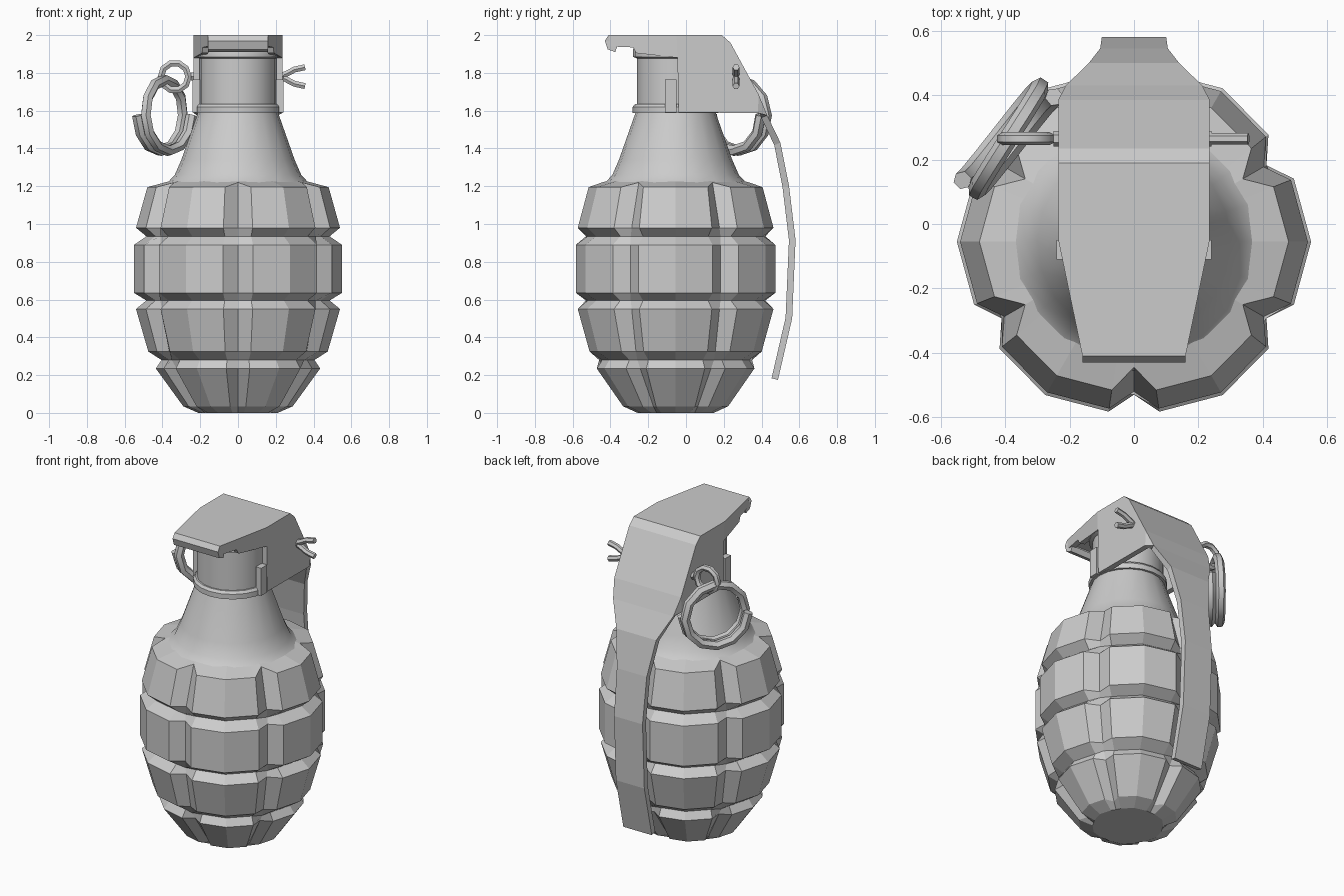
import bpy, bmesh, math
from mathutils import Vector

if "Cube" in bpy.data.objects:
    bpy.data.objects.remove(bpy.data.objects["Cube"])

CY = -0.055  # body axis position in y


def finish(name, bm, fix=True):
    if fix:
        bmesh.ops.recalc_face_normals(bm, faces=bm.faces)
    me = bpy.data.meshes.new(name)
    bm.to_mesh(me)
    bm.free()
    ob = bpy.data.objects.new(name, me)
    bpy.context.collection.objects.link(ob)
    return ob


def loft(name, rings):
    """Skin closed rings of equal length and cap both ends."""
    bm = bmesh.new()
    vs = [[bm.verts.new(p) for p in r] for r in rings]
    n = len(vs[0])
    for a, b in zip(vs, vs[1:]):
        for i in range(n):
            j = (i + 1) % n
            bm.faces.new((a[i], a[j], b[j], b[i]))
    bm.faces.new(vs[0][::-1])
    bm.faces.new(vs[-1])
    return finish(name, bm)


def smooth(ob, angle=35):
    bpy.ops.object.select_all(action='DESELECT')
    ob.select_set(True)
    bpy.context.view_layer.objects.active = ob
    bpy.ops.object.shade_smooth_by_angle(angle=math.radians(angle))


def polar(r, a, z):
    return (r * math.cos(a), CY + r * math.sin(a), z)


def lathe(name, profile, n=20):
    return smooth(loft(name, [[polar(r, math.tau * i / n, z) for i in range(n)]
                              for r, z in profile]))


def tube(name, paths, radius, cyclic=False):
    cu = bpy.data.curves.new(name, 'CURVE')
    cu.dimensions = '3D'
    cu.bevel_depth = radius
    cu.bevel_resolution = 1
    cu.use_fill_caps = True
    for path in paths:
        sp = cu.splines.new('POLY')
        sp.points.add(len(path) - 1)
        for p, co in zip(sp.points, path):
            p.co = (*co, 1)
        sp.use_cyclic_u = cyclic
    ob = bpy.data.objects.new(name, cu)
    bpy.context.collection.objects.link(ob)
    bpy.ops.object.select_all(action='DESELECT')
    ob.select_set(True)
    bpy.context.view_layer.objects.active = ob
    bpy.ops.object.convert(target='MESH')
    smooth(bpy.context.object, 50)


# Segmented body: (z, pad radius, groove radius); equal radii make a horizontal groove
levels = [(0.0, 0.21, 0.20), (0.035, 0.29, 0.235), (0.235, 0.435, 0.375),
          (0.28, 0.405, 0.405), (0.325, 0.475, 0.42), (0.55, 0.54, 0.465),
          (0.595, 0.485, 0.475), (0.635, 0.55, 0.475), (0.89, 0.55, 0.475),
          (0.935, 0.485, 0.475), (0.98, 0.54, 0.465), (1.195, 0.48, 0.39),
          (1.23, 0.35, 0.35)]
rings = []
for z, outer, inner in levels:
    ring = []
    for k in range(6):
        mid = k * math.pi / 3
        for deg, r in ((-30, inner), (-21.5, outer * 0.97), (0, outer), (21.5, outer * 0.97)):
            dz = 0.025 if z == 1.195 and deg == -30 else 0
            ring.append(polar(r, mid + math.radians(deg), z + dz))
    rings.append(ring)
loft("body", rings)

# Shoulder cone and threaded neck
lathe("shoulder", [(0.40, 1.20), (0.37, 1.222), (0.335, 1.26), (0.30, 1.34), (0.212, 1.59)])
lathe("neck", [(0.205, 1.55), (0.205, 1.90)])
lathe("collar", [(0.205, 1.588), (0.227, 1.588), (0.227, 1.62), (0.215, 1.635), (0.20, 1.635)])
lathe("neck_cap", [(0.20, 1.875), (0.225, 1.885), (0.225, 1.925), (0.20, 1.965)])

# Lever: centre strip stations (y, z, half width) with folded side skirts
strip = [(-0.375, 1.91, .16), (-0.415, 1.925, .16), (-0.43, 1.97, .16), (-0.41, 2.0, .16),
         (-0.05, 2.0, .235), (0.19, 2.0, .235), (0.235, 1.96, .235), (0.385, 1.685, .235),
         (0.43, 1.575, .212), (0.50, 1.43, .14), (0.545, 1.205, .105), (0.58, 0.915, .10),
         (0.562, 0.50, .10), (0.487, 0.175, .10)]
bm = bmesh.new()
sides = {s: [bm.verts.new((s * w, y, z)) for y, z, w in strip] for s in (-1, 1)}
L, R = sides[-1], sides[1]
top = [bm.faces.new((L[i], R[i], R[i + 1], L[i + 1])) for i in range(len(strip) - 1)]
for s, e in sides.items():
    f1, f2, f3, m, b1, b2 = [bm.verts.new((s * x, y, z)) for x, y, z in (
        (.16, -0.40, 1.94), (.187, -0.28, 1.935), (.19, -0.265, 1.905),
        (.235, -0.045, 1.88), (.235, -0.04, 1.59), (.235, 0.38, 1.588))]
    bm.faces.new((e[3], e[4], m, f3, f2, f1))
    bm.faces.new((e[4], e[5], e[6], e[7], b2, b1, m))
    bm.faces.new((e[7], e[8], b2))
bmesh.ops.recalc_face_normals(bm, faces=bm.faces)
bm.normal_update()
if top[4].normal.z < 0:
    bmesh.ops.reverse_faces(bm, faces=bm.faces)
lever = finish("lever", bm, fix=False)
sol = lever.modifiers.new("thickness", 'SOLIDIFY')
sol.thickness = 0.035
sol.offset = -1

# Side lugs on the neck
for s, side in ((-1, "left"), (1, "right")):
    bm = bmesh.new()
    bmesh.ops.create_cube(bm, size=1)
    for v in bm.verts:
        v.co = Vector((s * 0.221 + v.co.x * 0.038, -0.08 + v.co.y * 0.06, 1.678 + v.co.z * 0.175))
    finish(side + "_lug", bm)

# Safety pin: shaft, split ends and eye
PY, PZ = 0.265, 1.78
tube("pin_shaft", [[(-0.25, PY, PZ), (0.24, PY, PZ)]], 0.024)
tube("pin_split_ends", [[(0.20, PY, PZ), (0.25, PY, PZ + s * 0.012),
                         (0.30, PY, PZ + s * 0.038), (0.355, PY, PZ + s * 0.05)]
                        for s in (-1, 1)], 0.018)
tube("pin_eye", [[(-0.335 + 0.073 * math.cos(a), PY, PZ + 0.073 * math.sin(a))
                  for a in (math.tau * i / 10 for i in range(10))]], 0.02, True)

# Pull ring: coil of one and a half turns, doubled along its lower half
centre = Vector((-0.39, 0.265, 1.575))
across, normal = Vector((0.58, 0.815, 0)), Vector((0.815, -0.58, 0))
coil = []
for i in range(19):
    a = math.pi + math.tau * i / 12
    coil.append(centre + across * (0.188 * math.cos(a)) + Vector((0, 0, 0.188 * math.sin(a)))
                + normal * (0.055 * (i - 9) / 12))
tube("pull_ring", [coil], 0.029)
